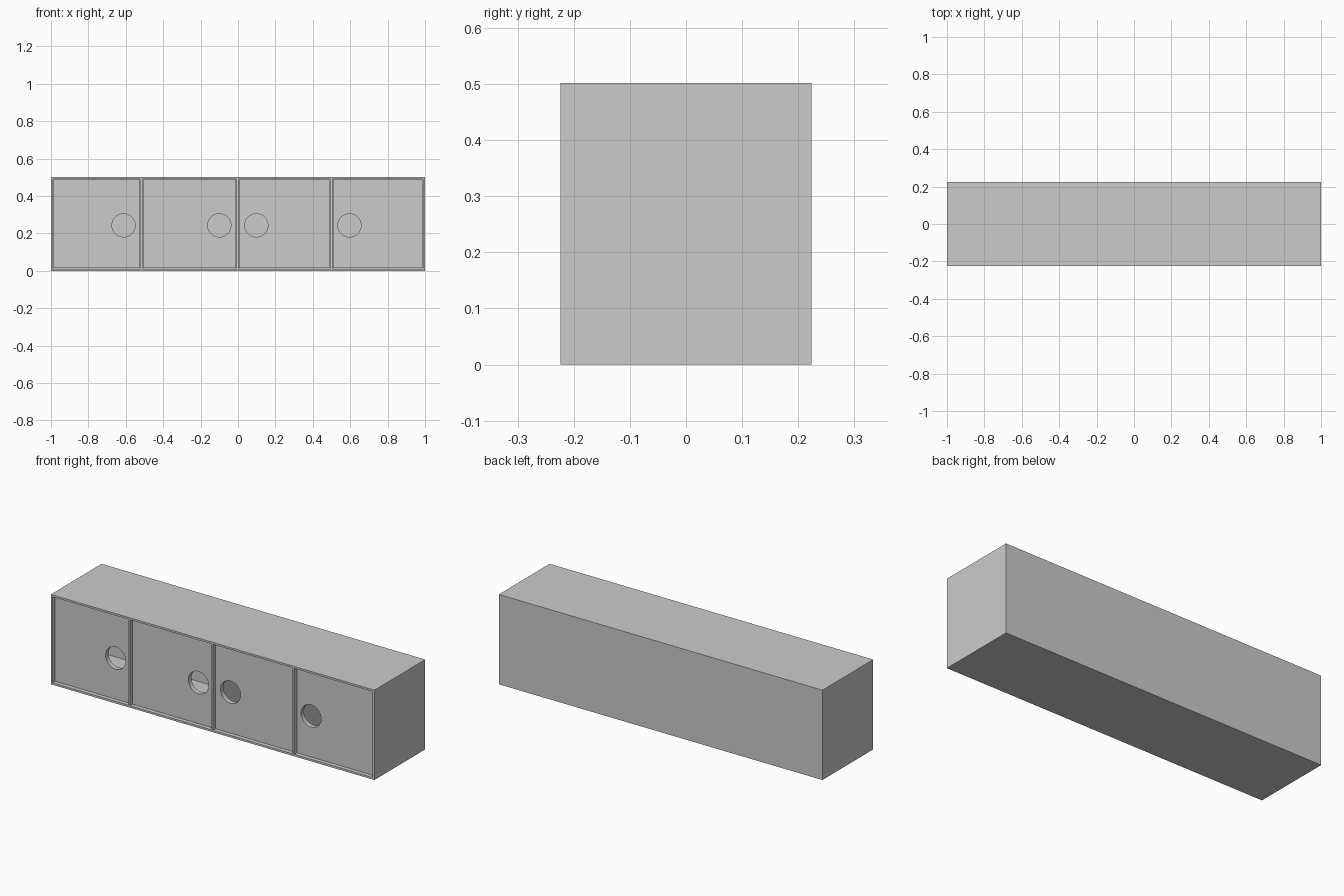
import bpy, bmesh

if "Cube" in bpy.data.objects:
    bpy.data.objects.remove(bpy.data.objects["Cube"])

W, D, H, T = 2.0, 0.448, 0.502, 0.011   # overall size and panel thickness
RECESS, DOOR_T, GAP = 0.018, 0.026, 0.003
HOLE_R, HOLE_Z = 0.062, 0.243


def box(name, x0, x1, y0, y1, z0, z1, open_front=False):
    bm = bmesh.new()
    bmesh.ops.create_cube(bm, size=1)
    for v in bm.verts:
        v.co = (x0 + (v.co.x + 0.5) * (x1 - x0),
                y0 + (v.co.y + 0.5) * (y1 - y0),
                z0 + (v.co.z + 0.5) * (z1 - z0))
    bm.normal_update()
    if open_front:
        front = [f for f in bm.faces if f.normal.y < -0.9]
        bmesh.ops.delete(bm, geom=front, context='FACES')
    me = bpy.data.meshes.new(name)
    bm.to_mesh(me)
    bm.free()
    ob = bpy.data.objects.new(name, me)
    bpy.context.collection.objects.link(ob)
    return ob


def apply_modifier(ob, mod):
    bpy.context.view_layer.objects.active = ob
    bpy.ops.object.modifier_apply(modifier=mod.name)


def cut_hole(ob, x, y):
    bpy.ops.mesh.primitive_cylinder_add(vertices=48, radius=HOLE_R, depth=0.2,
                                        location=(x, y, HOLE_Z),
                                        rotation=(1.5707963, 0, 0))
    cutter = bpy.context.object
    mod = ob.modifiers.new("finger_hole", 'BOOLEAN')
    mod.operation = 'DIFFERENCE'
    mod.solver = 'EXACT'
    mod.object = cutter
    apply_modifier(ob, mod)
    bpy.data.objects.remove(cutter)
    bpy.ops.object.select_all(action='DESELECT')
    ob.select_set(True)
    bpy.context.view_layer.objects.active = ob
    bpy.ops.object.shade_smooth_by_angle(angle=0.6)


# Hollow cabinet shell, open at the front
shell = box("cabinet_shell", -W / 2, W / 2, -D / 2, D / 2, 0, H, open_front=True)
solid = shell.modifiers.new("panel_thickness", 'SOLIDIFY')
solid.thickness = T
solid.offset = -1
solid.use_even_offset = True
apply_modifier(shell, solid)

# Upright dividers between the four compartments
dividers = [-0.516, -0.003, 0.499]
for i, x in enumerate(dividers):
    box(f"divider_{i + 1}", x - T / 2, x + T / 2, -D / 2, D / 2 - T, T, H - T)

# Recessed doors with round finger holes
edges = [-W / 2 + T / 2] + dividers + [W / 2 - T / 2]
holes = [-0.612, -0.10, 0.098, 0.596]
y = -D / 2 + RECESS
for i, hx in enumerate(holes):
    door = box(f"door_{i + 1}", edges[i] + T / 2 + GAP, edges[i + 1] - T / 2 - GAP,
               y, y + DOOR_T, T + GAP, H - T - GAP)
    cut_hole(door, hx, y)
